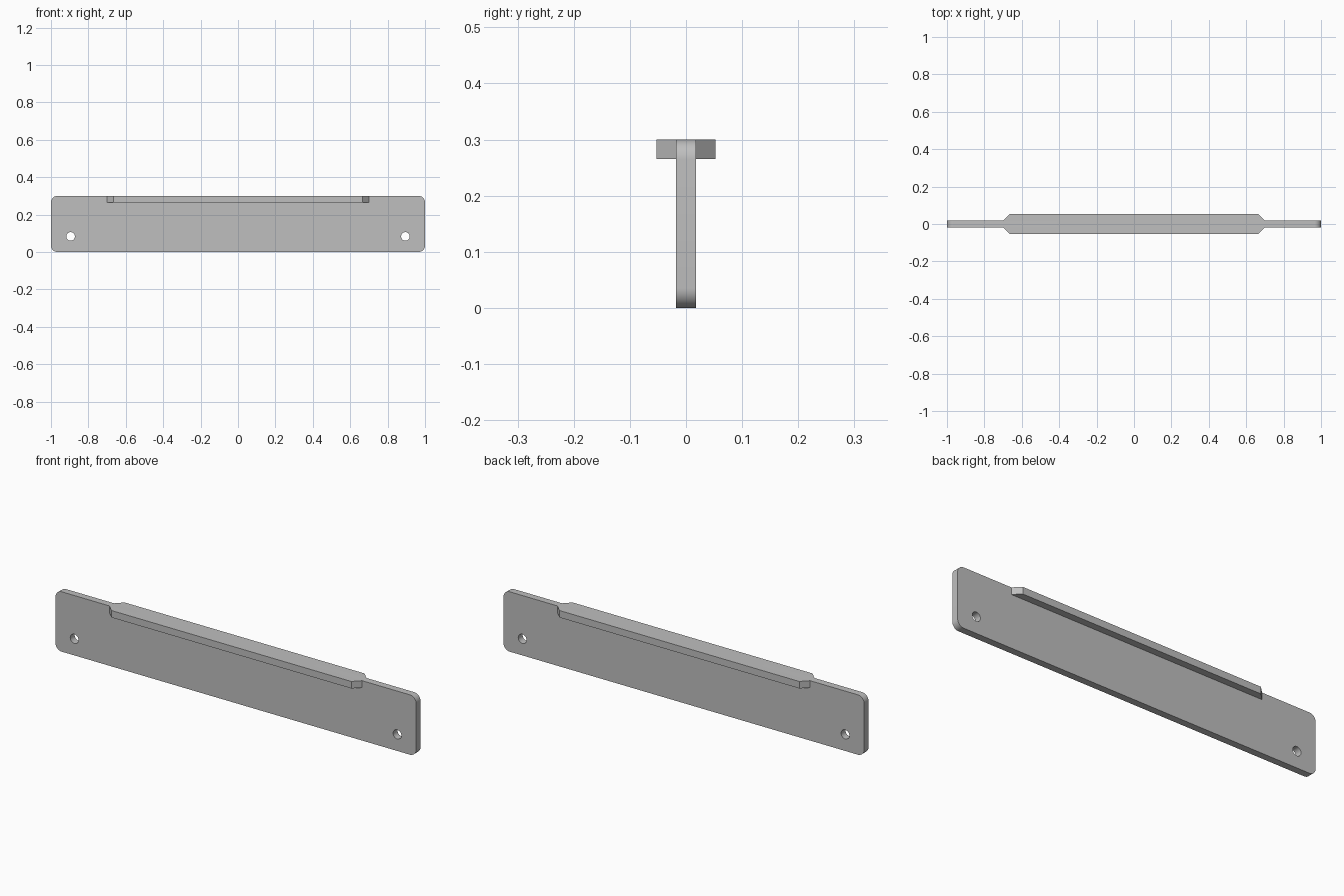
import bpy, bmesh
from math import sin, cos, pi, radians
from mathutils import Matrix, Vector

cube = bpy.data.objects.get("Cube")
if cube:
    bpy.data.objects.remove(cube, do_unlink=True)

LENGTH, HEIGHT, THICK = 2.0, 0.3, 0.035
CORNER = 0.035
HOLE_X, HOLE_Z, HOLE_R = 0.895, 0.083, 0.023

grey = bpy.data.materials.new("plain grey")
grey.use_nodes = True
colour = (0.52, 0.52, 0.52, 1)
grey.diffuse_color = colour
grey.node_tree.nodes["Principled BSDF"].inputs["Base Color"].default_value = colour


def prism(name, outline, direction):
    """Extrude a flat outline along a direction into a closed solid."""
    bm = bmesh.new()
    face = bm.faces.new([bm.verts.new(p) for p in outline])
    result = bmesh.ops.extrude_face_region(bm, geom=[face], use_keep_orig=True)
    moved = [v for v in result["geom"] if isinstance(v, bmesh.types.BMVert)]
    bmesh.ops.translate(bm, verts=moved, vec=Vector(direction))
    bmesh.ops.recalc_face_normals(bm, faces=bm.faces)
    mesh = bpy.data.meshes.new(name)
    bm.to_mesh(mesh)
    bm.free()
    mesh.materials.append(grey)
    obj = bpy.data.objects.new(name, mesh)
    bpy.context.collection.objects.link(obj)
    return obj


def arc(cx, cz, radius, start, sweep, steps, y):
    return [(cx + radius * cos(start + sweep * i / steps), y,
             cz + radius * sin(start + sweep * i / steps)) for i in range(steps + 1)]


# Upright plate with rounded corners
outline = []
for i, (sx, top) in enumerate([(1, True), (-1, True), (-1, False), (1, False)]):
    cx = sx * (LENGTH / 2 - CORNER)
    cz = HEIGHT - CORNER if top else CORNER
    outline += arc(cx, cz, CORNER, i * pi / 2, pi / 2, 10, -THICK / 2)
plate = prism("plate", outline, (0, THICK, 0))

# Screw holes
for side, sx in (("left", 1), ("right", -1)):
    ring = arc(sx * HOLE_X, HOLE_Z, HOLE_R, 0, 2 * pi, 32, -THICK)[:-1]
    cutter = prism(side + "_hole_cutter", ring, (0, 2 * THICK, 0))
    cutter.hide_render = True
    cutter.hide_set(True)
    cut = plate.modifiers.new(side + "_hole", "BOOLEAN")
    cut.operation = "DIFFERENCE"
    cut.solver = "EXACT"
    cut.object = cutter

# Bake the holes, then drop the cutters
bpy.context.view_layer.update()
baked = bpy.data.meshes.new_from_object(plate.evaluated_get(bpy.context.evaluated_depsgraph_get()))
for mod in list(plate.modifiers):
    helper = mod.object
    plate.modifiers.remove(mod)
    bpy.data.objects.remove(helper, do_unlink=True)
plate.data = baked

# Rails along the top edge, with bevelled ends
for name, sy in (("front_rail", -1), ("back_rail", 1)):
    inner, outer, z = sy * THICK / 2, sy * 0.0525, HEIGHT - 0.035
    prism(name, [(-0.7, inner, z), (0.7, inner, z), (0.665, outer, z), (-0.665, outer, z)],
          (0, 0, 0.035))

# Smooth the rounded corners and holes only
bpy.ops.object.select_all(action="DESELECT")
plate.select_set(True)
bpy.context.view_layer.objects.active = plate
bpy.ops.object.shade_smooth_by_angle(angle=radians(30))
